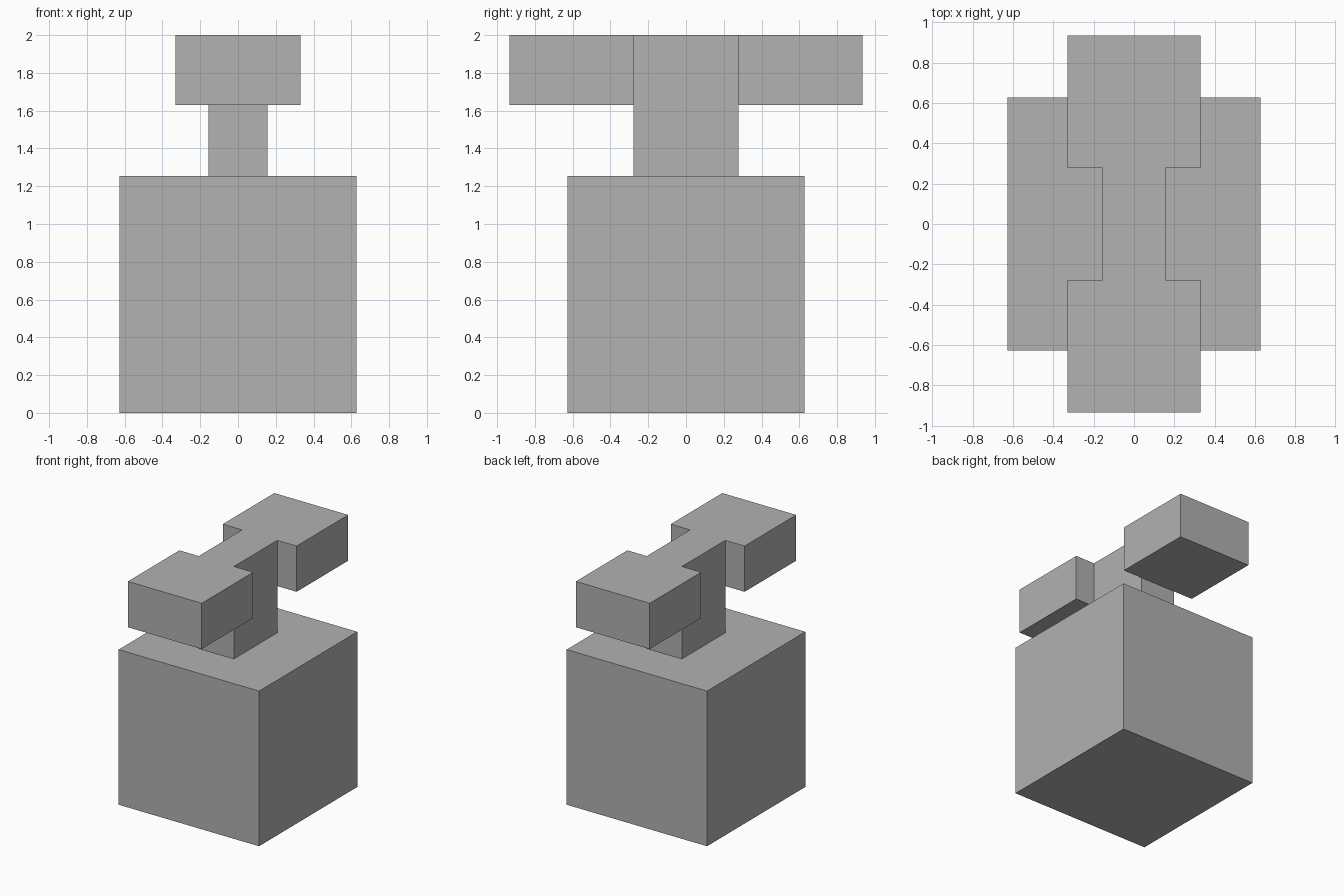
import bpy

# Remove the default cube
default_cube = bpy.data.objects.get("Cube")
if default_cube:
    bpy.data.objects.remove(default_cube, do_unlink=True)

# Single flat colour
GREY = (0.445, 0.445, 0.445, 1.0)
grey = bpy.data.materials.new("plain grey")
grey.use_nodes = True
grey.diffuse_color = GREY
grey.node_tree.nodes["Principled BSDF"].inputs["Base Color"].default_value = GREY


def box(name, low, high):
    """Add a flat-faced box spanning two opposite corners."""
    centre = [(a + b) / 2 for a, b in zip(low, high)]
    bpy.ops.mesh.primitive_cube_add(size=1, location=centre)
    obj = bpy.context.object
    obj.name = name
    obj.scale = [b - a for a, b in zip(low, high)]
    bpy.ops.object.transform_apply(location=False, rotation=False, scale=True)
    obj.data.materials.append(grey)
    return obj


# Main levels and half sizes
BODY_HALF, BODY_TOP = 0.627, 1.253
NECK_X, NECK_Y = 0.157, 0.277
HEAD_X, HEAD_END = 0.33, 0.934
HEAD_BOTTOM, TOP = 1.63, 2.0

# Large cubic body
box("body", (-BODY_HALF, -BODY_HALF, 0), (BODY_HALF, BODY_HALF, BODY_TOP))

# Narrow upright neck, flush with the top of the heads
box("neck", (-NECK_X, -NECK_Y, BODY_TOP), (NECK_X, NECK_Y, TOP))

# Wide head blocks at the front and back of the neck
for name, side in (("front_head", -1), ("back_head", 1)):
    inner, outer = sorted((side * NECK_Y, side * HEAD_END))
    box(name, (-HEAD_X, inner, HEAD_BOTTOM), (HEAD_X, outer, TOP))
